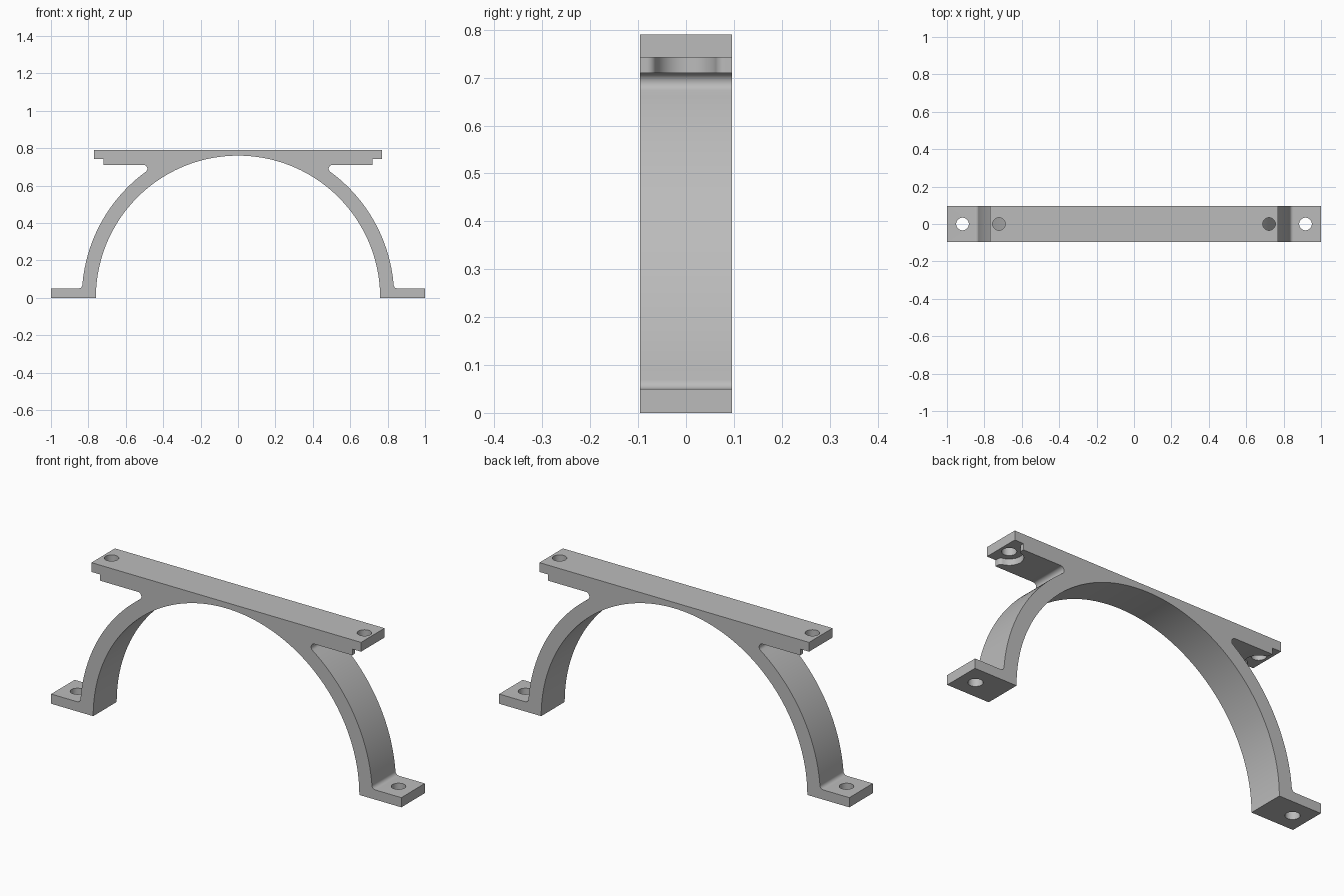
import bpy, bmesh
from math import sin, cos, pi, sqrt, atan2, hypot

cube = bpy.data.objects.get("Cube")
if cube:
    bpy.data.objects.remove(cube, do_unlink=True)

HALF_WIDTH = 0.096
INNER, OUTER = 0.76, 0.835      # arch radii
FILLET = 0.02
FOOT_TOP, TOP = 0.05, 0.79
STEP, UNDER = 0.742, 0.71       # undersides of the bar tip and bar
BAR_END, STEP_X = 0.77, 0.72
BAR_HOLE, FOOT_HOLE, HOLE_R = 0.722, 0.917, 0.034

grey = bpy.data.materials.new("grey metal")
grey.use_nodes = True
grey.diffuse_color = (0.5, 0.5, 0.5, 1)
grey.node_tree.nodes["Principled BSDF"].inputs["Base Color"].default_value = (0.5, 0.5, 0.5, 1)


def arc(cx, cy, r, a0, a1, n):
    return [(cx + r * cos(a0 + (a1 - a0) * i / n),
             cy + r * sin(a0 + (a1 - a0) * i / n)) for i in range(n + 1)]


def prism(name, points, place, offset):
    """Extrude a flat outline; place maps outline points to 3D."""
    bm = bmesh.new()
    face = bm.faces.new([bm.verts.new(place(u, v)) for u, v in points])
    out = bmesh.ops.extrude_face_region(bm, geom=[face])
    moved = [g for g in out["geom"] if isinstance(g, bmesh.types.BMVert)]
    bmesh.ops.translate(bm, verts=moved, vec=offset)
    bmesh.ops.recalc_face_normals(bm, faces=bm.faces)
    mesh = bpy.data.meshes.new(name)
    bm.to_mesh(mesh)
    bm.free()
    obj = bpy.data.objects.new(name, mesh)
    bpy.context.collection.objects.link(obj)
    return obj


# Right half of the bracket outline: foot, arch and bar with small fillets
foot_z, bar_z = FOOT_TOP + FILLET, UNDER - FILLET
foot_x = sqrt((OUTER + FILLET) ** 2 - foot_z ** 2)
bar_x = sqrt((OUTER + FILLET) ** 2 - bar_z ** 2)
foot_a, bar_a = atan2(foot_z, foot_x), atan2(bar_z, bar_x)
half = [(INNER, 0), (1, 0), (1, FOOT_TOP)]
half += arc(foot_x, foot_z, FILLET, -pi / 2, foot_a - pi, 8)
half += arc(0, 0, OUTER, foot_a, bar_a, 32)[1:-1]
half += arc(bar_x, bar_z, FILLET, bar_a + pi, pi / 2, 10)
half += [(BAR_END, UNDER), (BAR_END, TOP)]
inner = arc(0, 0, INNER, pi, 0, 96)[1:-1]
outline = half + [(-x, z) for x, z in reversed(half)] + inner
bracket = prism("arch_bracket", outline, lambda u, v: (u, -HALF_WIDTH, v),
                (0, 2 * HALF_WIDTH, 0))
bracket.data.materials.append(grey)

# Cutter outline for the stepped tip with a rounded recess around the bolt hole
recess_r = 0.065
horn_x = STEP_X - FILLET
horn_y = sqrt((recess_r + FILLET) ** 2 - (BAR_HOLE - horn_x) ** 2)
a = atan2(-horn_y, BAR_HOLE - horn_x)
edge = [(STEP_X, 0.12)] + arc(horn_x, horn_y, FILLET, 0, a, 8)
recess = edge + arc(BAR_HOLE, 0, recess_r, a + pi, pi - a, 24)[1:-1]
recess += [(x, -y) for x, y in reversed(edge)] + [(0.8, -0.12), (0.8, 0.12)]

cutters = []
for s in (-1, 1):
    cutters.append(prism("recess_cutter", recess,
                         lambda u, v: (s * u, v, 0.65), (0, 0, STEP - 0.65)))
    for x, z in ((BAR_HOLE, 0.65), (FOOT_HOLE, -0.1)):
        cutters.append(prism("hole_cutter", arc(s * x, 0, HOLE_R, 0, 2 * pi, 32)[:-1],
                             lambda u, v: (u, v, z), (0, 0, 0.2)))
for c in cutters:
    c.hide_render = True
    mod = bracket.modifiers.new("cut", "BOOLEAN")
    mod.operation = "DIFFERENCE"
    mod.solver = "EXACT"
    mod.object = c

# Bake the cuts, then drop the cutters
bpy.context.view_layer.update()
graph = bpy.context.evaluated_depsgraph_get()
mesh = bpy.data.meshes.new_from_object(bracket.evaluated_get(graph))
bracket.modifiers.clear()
bracket.data = mesh
for c in cutters:
    bpy.data.objects.remove(c, do_unlink=True)

bpy.ops.object.select_all(action="DESELECT")
bracket.select_set(True)
bpy.context.view_layer.objects.active = bracket
bpy.ops.object.shade_smooth_by_angle(angle=pi / 6)
